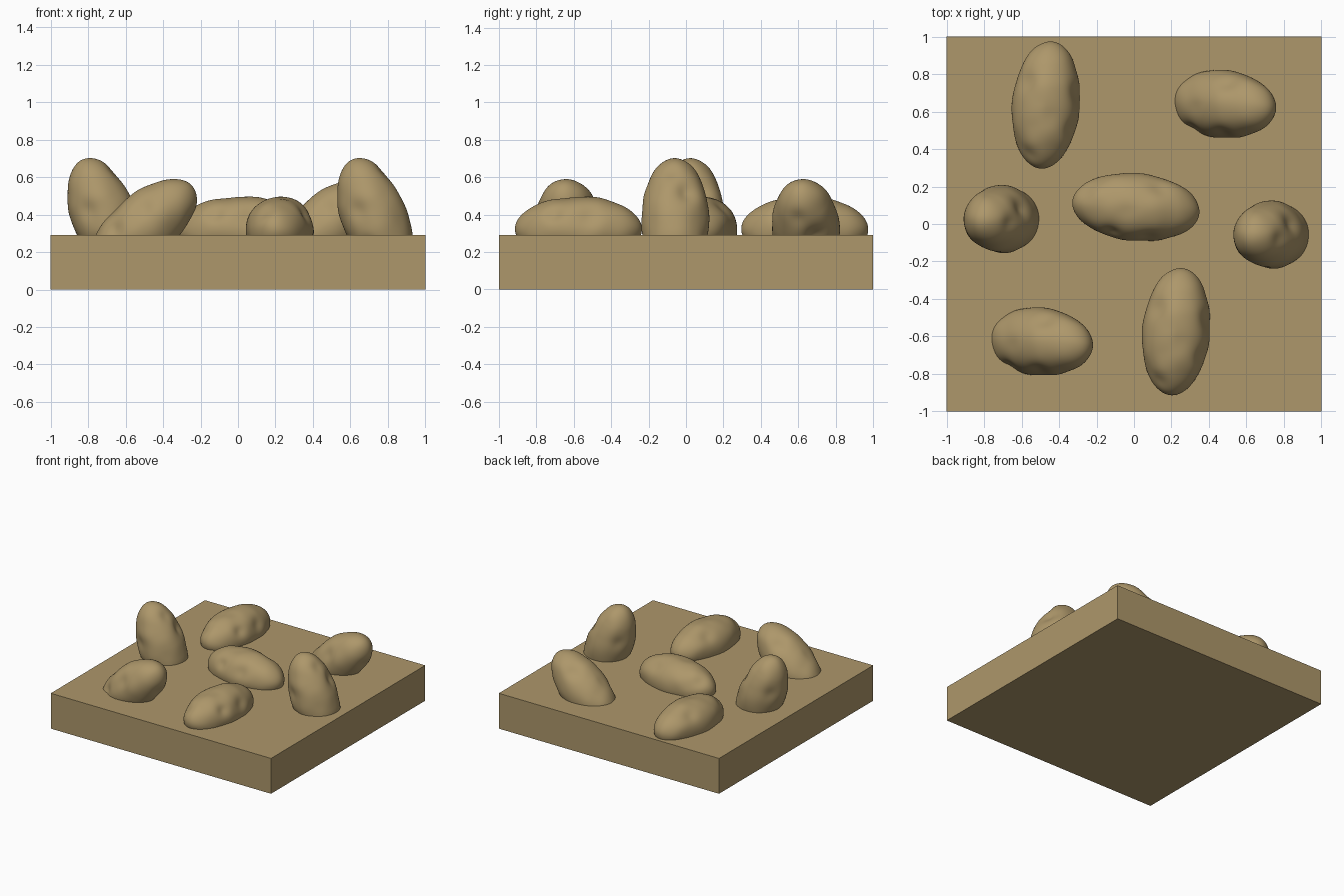
import bpy, bmesh
from math import radians, exp
from mathutils import Vector, noise

if "Cube" in bpy.data.objects:
    bpy.data.objects.remove(bpy.data.objects["Cube"])

mat = bpy.data.materials.new("earth_tan")
mat.diffuse_color = (0.42, 0.31, 0.145, 1)
mat.use_nodes = True
mat.node_tree.nodes["Principled BSDF"].inputs["Base Color"].default_value = mat.diffuse_color


def mesh_from(bm, name):
    me = bpy.data.meshes.new(name)
    bm.to_mesh(me)
    bm.free()
    me.materials.append(mat)
    return me


def add(name, me, loc=(0, 0, 0), rot=(0, 0, 0)):
    ob = bpy.data.objects.new(name, me)
    ob.location = loc
    ob.rotation_euler = [radians(a) for a in rot]
    bpy.context.collection.objects.link(ob)
    return ob


# Square ground slab
bm = bmesh.new()
bmesh.ops.create_cube(bm, size=1)
for v in bm.verts:
    v.co = Vector((v.co.x * 2, v.co.y * 2, (v.co.z + 0.5) * 0.29))
add("slab", mesh_from(bm, "slab"))

# One lumpy stone, long axis on local X, with soft dents: centre, radius, depth
dents = [
    ((0.12, 0.12, 0.12), 0.06, 0.014),
    ((-0.05, -0.03, 0.18), 0.06, 0.010),
    ((-0.27, 0.06, 0.08), 0.05, 0.012),
    ((-0.12, -0.15, 0.08), 0.05, 0.018),
    ((0.08, -0.16, 0.07), 0.06, 0.016),
    ((0.10, 0.06, -0.16), 0.06, 0.025),
    ((0.22, -0.02, -0.12), 0.05, 0.012),
]
bm = bmesh.new()
bmesh.ops.create_icosphere(bm, subdivisions=6, radius=1)
for v in bm.verts:
    n = v.co.normalized()
    p = Vector((n.x * 0.34, n.y * 0.18, n.z * 0.176))
    out = Vector((n.x / 0.34, n.y / 0.18, n.z / 0.176)).normalized()
    shift = 0.005 * noise.noise(p * 9)
    for c, r, depth in dents:
        shift -= depth * exp(-(p - Vector(c)).length_squared / r ** 2)
    v.co = p + out * shift
for f in bm.faces:
    f.smooth = True
stone = mesh_from(bm, "stone")

# Stones lying flat, half sunk in the slab
add("stone_flat_middle", stone, (0.01, 0.09, 0.322), (0, 0, -5))
add("stone_flat_back", stone, (-0.47, 0.635, 0.322), (0, 0, 85))
add("stone_flat_front", stone, (0.225, -0.575, 0.322), (0, 0, 85))

# Leaning and upright stones in pairs
for x, y, side in ((-0.504, -0.628, "front"), (0.474, 0.64, "back")):
    add("stone_leaning_" + side, stone, (x, y, 0.334), (0, -40, -5))
for x, y, side in ((-0.709, 0.025, "left"), (0.731, -0.058, "right")):
    add("stone_upright_" + side, stone, (x, y, 0.376), (0, -110, 0))
